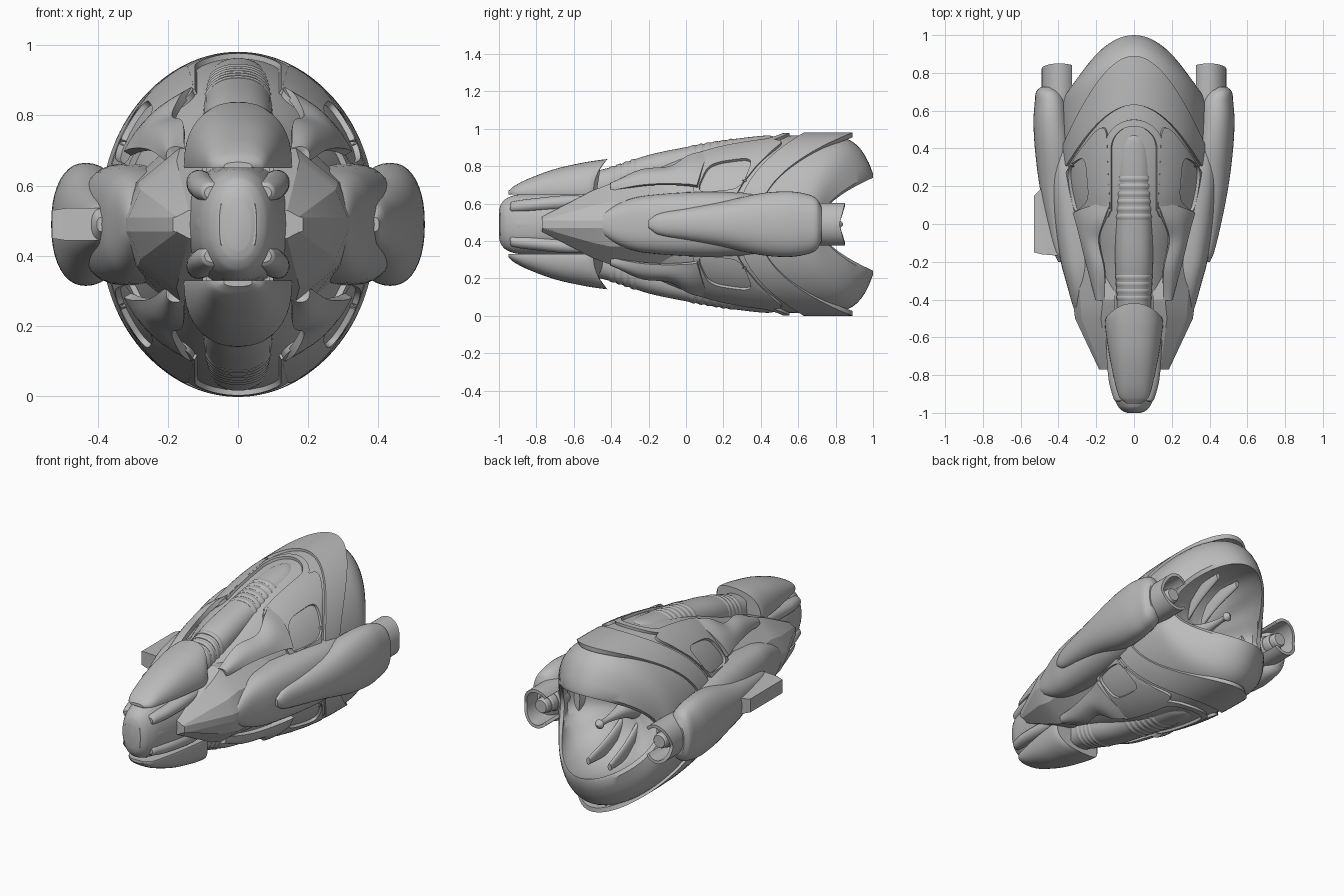
import bpy, bmesh
from math import sin, cos, pi, copysign
from mathutils import Vector

MID = 0.49  # height of the symmetry plane
if "Cube" in bpy.data.objects:
    bpy.data.objects.remove(bpy.data.objects["Cube"], do_unlink=True)

grey = bpy.data.materials.new("hull grey")
grey.use_nodes = True
grey.diffuse_color = (0.5, 0.5, 0.5, 1)
grey.node_tree.nodes["Principled BSDF"].inputs["Base Color"].default_value = grey.diffuse_color


def at(table, y):
    """Smoothly interpolate the columns of a table keyed by its first column."""
    y = min(max(y, table[0][0]), table[-1][0])
    i = max(k for k in range(len(table) - 1) if table[k][0] <= y)
    a, b = table[i], table[i + 1]
    p, q = table[max(i - 1, 0)], table[min(i + 2, len(table) - 1)]
    d = b[0] - a[0]
    t = (y - a[0]) / d
    out = []
    for k in range(1, len(a)):
        m = (b[k] - p[k]) / (b[0] - p[0]) * d
        n = (q[k] - a[k]) / (q[0] - a[0]) * d
        out.append(a[k] * (1 + 2 * t) * (1 - t) ** 2 + m * t * (1 - t) ** 2
                   + b[k] * t * t * (3 - 2 * t) + n * t * t * (t - 1))
    return out


def steps(a, b, count):
    return [a + (b - a) * i / count for i in range(count + 1)]


def power(v, e):
    return copysign(abs(v) ** e, v)


def skin(name, rows, axes="", closed=True, thick=0, angle=0.6):
    """Bridge rows of points into a surface, mirrored over the given axes."""
    bm = bmesh.new()
    grid = [[bm.verts.new(p) for p in row] for row in rows]
    count = len(rows[0])
    for r, s in zip(grid, grid[1:]):
        for i in range(count if closed else count - 1):
            j = (i + 1) % count
            bm.faces.new((r[i], r[j], s[j], s[i]))
    if closed:
        bm.faces.new(grid[0])
        bm.faces.new(grid[-1])
    bmesh.ops.remove_doubles(bm, verts=bm.verts, dist=0.0002)
    bmesh.ops.recalc_face_normals(bm, faces=bm.faces)
    mesh = bpy.data.meshes.new(name)
    bm.to_mesh(mesh)
    bm.free()
    mesh.materials.append(grey)
    ob = bpy.data.objects.new(name, mesh)
    ob.location.z = MID
    bpy.context.collection.objects.link(ob)
    bpy.ops.object.select_all(action="DESELECT")
    ob.select_set(True)
    bpy.context.view_layer.objects.active = ob
    if thick:
        mod = ob.modifiers.new("thickness", "SOLIDIFY")
        mod.thickness, mod.offset = thick, 0
        bpy.ops.object.modifier_apply(modifier=mod.name)
    bpy.ops.object.shade_smooth_by_angle(angle=angle)
    if axes:
        mod = ob.modifiers.new("mirror", "MIRROR")
        mod.use_axis = [c in axes for c in "xyz"]
    return ob


def loft(name, table, axes="", e=1.0, floor=-9, sweep=0, seg=40):
    """Oval sections along y; columns: y, centre x, centre z, half width, half height."""
    ys = [y for a, b in zip(table, table[1:]) for y in steps(a[0], b[0], 5)[:-1]] + [table[-1][0]]
    rows = []
    for i, y in enumerate(ys):
        cx, cz, rx, rz = at(table, y)
        bend = sweep * (i / len(ys)) ** 2
        ring = [2 * pi * k / seg for k in range(seg)]
        rows.append([(cx + rx * power(sin(a), e), y - bend * sin(a) ** 2,
                      max(floor, cz + rz * power(cos(a), e))) for a in ring])
    return skin(name, rows, axes)


def patch(name, f, nu, nv, axes, thick):
    """Thick plate from a function of two unit parameters."""
    return skin(name, [[f(u, v) for u in steps(0, 1, nu)] for v in steps(0, 1, nv)],
                axes, closed=False, thick=thick)


# main hull: closed oval body with a hollow, pointed stern
HULL = [(-.5, .2, .19), (-.2, .26, .3), (0, .315, .375), (.2, .36, .43),
        (.45, .385, .467), (.7, .385, .477), (1, .37, .474)]


def hull_point(y, a, off=0.0):
    w, h = at(HULL, y)
    return Vector(((w + off) * sin(a), y, (h + off) * cos(a)))


def stern_edge(a):
    return Vector((.33 * sin(a), .71 + .29 * abs(cos(a)) ** 1.9, .27 * cos(a)))


def tail_point(a, t):
    edge = stern_edge(a)
    p = hull_point(.45 + (edge.y - .45) * t, a)
    q = p.lerp(edge, t ** 8)
    return Vector((q.x, p.y, q.z))


def cavity_point(a, scale, t):
    edge = stern_edge(a)
    k = scale * (1 + .1 * t * cos(4 * a) + .05 * t * sin(6 * a) ** 2)
    return Vector((edge.x * k, edge.y + (.52 - edge.y) * t, edge.z * k))


angles = [2 * pi * i / 72 for i in range(72)]
rows = [[hull_point(y, a) for a in angles] for y in steps(-.5, .45, 18)]
rows += [[tail_point(a, t) for a in angles] for t in steps(0, 1, 26)[1:]]
rows += [[cavity_point(a, s, t) for a in angles] for s, t in
         ((.92, 0), (.98, .15), (.98, .4), (.88, .65), (.65, .85), (.35, .96), (.1, 1))]
skin("hull", rows)

# engine chamber hub and ribs
loft("chamber_hub", [(.48, 0, 0, .1, .1), (.58, 0, 0, .05, .05), (.7, 0, 0, .022, .022), (.79, 0, 0, .016, .016),
                     (.815, 0, 0, .027, .027), (.84, 0, 0, .005, .005)])
for side in (-1, 1):
    loft("chamber_rib", [(.5, side * .05, .12, .02, .06), (.65, side * .06, .2, .018, .05),
                         (.82, side * .07, .235, .012, .02)], "z")


# rear collar plate
def collar_front(a):
    return .28 + .35 * cos(a) ** 2.5


def collar(u, v):
    a = (u * 2 - 1) * 1.42
    front = collar_front(a)
    back = .39 + .5 * cos(a) ** 2.4
    return hull_point(front + (back - front) * v, a, .001)


patch("rear_collar", collar, 60, 10, "z", .026)


# side armour panel with a slanted, rounded window opening
def side_armour(u, v):
    t = 2 * pi * u
    wa = .93 + .22 * power(sin(t), .5)
    wy = .21 + .12 * power(cos(t), .5) - .16 * (wa - .93)
    p, q = power(cos(t), .3) * .5 + .5, power(sin(t), .3) * .5 + .5
    oa = .36 + .95 * q
    oy = .02 + .03 * q + (collar_front(oa) - .05 - .03 * q) * p
    return hull_point(wy + (oy - wy) * v, wa + (oa - wa) * v, .003)


patch("side_armour", side_armour, 80, 6, "xz", .026)


# arched frame around the spine
def spine_frame(u, v):
    r = .118 + .035 * v
    s = u * 2 - 1
    if abs(s) < .45:
        x, y = r * sin(s / .45 * pi / 2), .4 + r * cos(s / .45 * pi / 2)
    else:
        x, y = copysign(r, s), .4 - (abs(s) - .45) * .6
    w, h = at(HULL, y)
    return Vector((x, y, h * (1 - (x / w) ** 2) ** .5 + .004))


patch("spine_frame", spine_frame, 60, 3, "z", .022)

# ribbed spine
SPINE = [(-.55, 0, .17, .09, .1), (-.4, 0, .205, .09, .1), (-.2, 0, .27, .1, .1), (0, 0, .312, .1, .1),
         (.2, 0, .347, .1, .1), (.38, 0, .37, .098, .1), (.46, 0, .377, .06, .095), (.485, 0, .375, .01, .08)]
loft("spine", SPINE, "z", .85)
for y in steps(.04, .24, 5) + steps(-.39, -.28, 3):
    cx, cz, rx, rz = at(SPINE, y)
    loft("spine_rib", [(y - .018, 0, cz, rx - .002, rz - .002), (y, 0, cz + .001, rx + .003, rz + .003),
                       (y + .018, 0, cz + .003, rx - .002, rz - .002)], "z", .85)

# nose core, its four side intakes and the upper and lower cowls
loft("nose", [(-1, 0, 0, .035, .075), (-.99, 0, 0, .06, .105), (-.965, 0, 0, .085, .135), (-.9, 0, 0, .112, .158),
              (-.7, 0, 0, .145, .17), (-.4, 0, 0, .16, .18)], e=.92)
loft("nose_intake", [(-.94, .075, .09, .02, .018), (-.93, .076, .092, .03, .028), (-.82, .095, .102, .04, .035),
                     (-.6, .112, .12, .035, .035), (-.5, .12, .125, .01, .01)], "xz")
loft("nose_ridge", [(-.995, .045, 0, .008, .06), (-.9, .095, 0, .018, .045), (-.6, .13, 0, .018, .035)], "x")
loft("cowl", [(-.95, 0, .165, .04, .012), (-.92, 0, .165, .075, .038), (-.85, 0, .165, .097, .075),
              (-.7, 0, .165, .127, .13), (-.55, 0, .165, .148, .164), (-.47, 0, .165, .154, .177),
              (-.42, 0, .165, .148, .183)], "z", .85, floor=.16, sweep=.08)

# faceted cheek armour with a flat ridge; columns: y, ridge x, half height, top x
cheek = []
for y, r, t, u in ((-.77, .185, .04, .14), (-.5, .312, .18, .175), (-.4, .325, .218, .165),
                   (-.15, .34, .21, .21), (.05, .35, .19, .25)):
    half = [(u, t), (r * .75 + u * .25, t * .55), (r, .02)]
    section = half + [(x, -z) for x, z in reversed(half)] + [(.1, -t), (.1, t)]
    cheek.append([(x, y, z) for x, z in section])
skin("cheek_armour", cheek, "x", angle=.35)

# shoulder armour sweeping from the cheeks to the spine
INNER = [(-.4, .155, .205), (-.24, .155, .28), (-.08, .185, .3), (.02, .155, .36), (.12, .115, .385)]
OUTER = [(-.4, .19, .18), (-.2, .245, .21), (0, .295, .21), (.12, .335, .19)]


def shoulder(u, v):
    y = -.4 + (.52 - .06 * v) * u
    (xi, zi), (xo, zo) = at(INNER, y), at(OUTER, y)
    bulge = .015 * sin(pi * v)
    return Vector((xi + (xo - xi) * v + bulge, y, zi + (zo - zi) * v + bulge))


patch("shoulder_armour", shoulder, 24, 8, "xz", .026)

# side pods: an arrow-shaped base with a long bulb over it
loft("pod_base", [(-.48, .27, 0, .035, .02), (-.43, .27, 0, .055, .07), (-.33, .27, 0, .083, .125),
                  (-.2, .28, 0, .108, .155), (.1, .3, 0, .135, .174), (.35, .32, 0, .13, .165),
                  (.6, .34, 0, .06, .12)], "x", .75)
loft("pod_bulb", [(-.2, .39, 0, .012, .02), (-.15, .39, 0, .034, .055), (0, .395, 0, .066, .085),
                  (.2, .405, 0, .095, .122), (.4, .42, 0, .105, .165), (.55, .435, 0, .097, .175),
                  (.65, .44, 0, .085, .16), (.7, .45, 0, .068, .135), (.725, .455, 0, .04, .09)], "x", .9)


# thruster sheath and stepped nozzle behind each pod
def sheath(u, v):
    a = (u * 2 - 1) * 2.35
    return Vector((.395 + .085 * cos(a), .6 + .22 * v + .03 * v * abs(sin(a)), .105 * sin(a)))


patch("thruster_sheath", sheath, 36, 6, "x", .018)
for y, r in ((.72, .062), (.77, .052), (.81, .042)):
    loft("thruster_nozzle", [(.6, .39, 0, r, r), (y - .01, .39, 0, r, r), (y, .39, 0, r - .006, r - .006)], "x")

# single fin on the right pod
skin("right_fin", [[(x, y, z) for y, z in ((front, -t), (back, -t), (back, t), (front, t))]
                   for x, front, back, t in ((-.38, -.17, .22, .046), (-.49, -.16, .19, .046),
                                             (-.53, -.15, .15, .04))], angle=.35)
